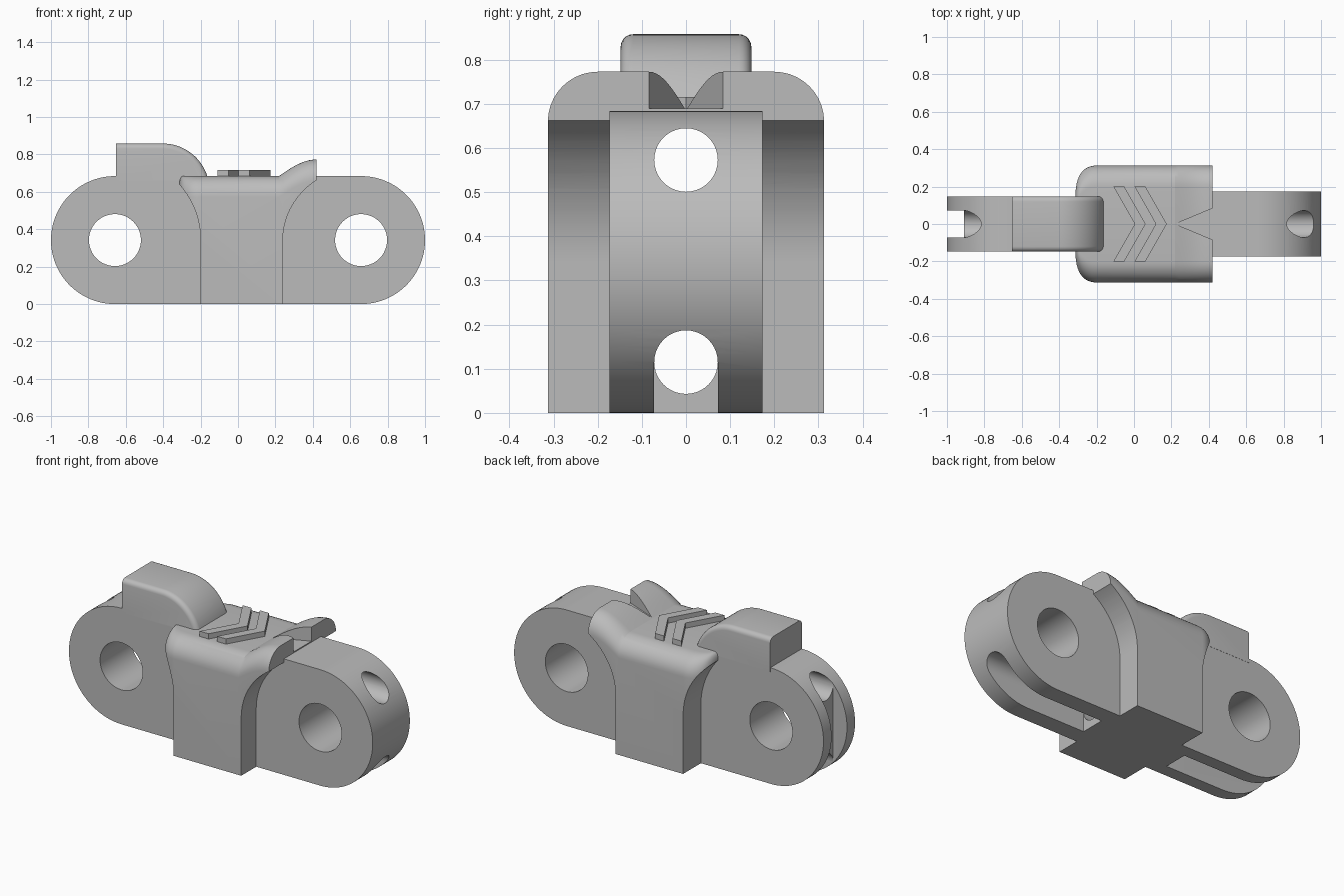
import bpy, bmesh
from math import sin, cos, pi, sqrt, radians
from mathutils import Matrix, Vector

default = bpy.data.objects.get("Cube")
if default:
    bpy.data.objects.remove(default, do_unlink=True)

R = 0.342          # end radius, also the pin height
PIN_X = 0.658      # distance of each pin from the middle

grey = bpy.data.materials.new("plain_grey")
grey.use_nodes = True
grey.diffuse_color = (0.5, 0.5, 0.5, 1)
grey.node_tree.nodes["Principled BSDF"].inputs["Base Color"].default_value = (0.5, 0.5, 0.5, 1)


def finish(name, bm):
    bmesh.ops.recalc_face_normals(bm, faces=bm.faces)
    mesh = bpy.data.meshes.new(name)
    bm.to_mesh(mesh)
    bm.free()
    mesh.materials.append(grey)
    ob = bpy.data.objects.new(name, mesh)
    bpy.context.collection.objects.link(ob)
    return ob


def extrude_bm(points, vec):
    bm = bmesh.new()
    face = bm.faces.new([bm.verts.new(p) for p in points])
    out = bmesh.ops.extrude_face_region(bm, geom=[face])
    moved = [g for g in out["geom"] if isinstance(g, bmesh.types.BMVert)]
    bmesh.ops.translate(bm, verts=moved, vec=Vector(vec))
    return bm


def side_profile(points, half):
    return extrude_bm([(x, -half, z) for x, z in points], (0, 2 * half, 0))


def arc(cx, cz, rx, rz, a0, a1, n):
    steps = [radians(a0 + (a1 - a0) * i / n) for i in range(n + 1)]
    return [(cx + rx * cos(a), cz + rz * sin(a)) for a in steps]


def box(x0, x1, half, z0, z1):
    return side_profile([(x0, z0), (x1, z0), (x1, z1), (x0, z1)], half)


def cut(ob, bm):
    cutter = finish("cutter", bm)
    cutter.hide_render = True
    mod = ob.modifiers.new("cut", "BOOLEAN")
    mod.operation, mod.solver, mod.object = "DIFFERENCE", "EXACT", cutter
    bpy.context.view_layer.objects.active = ob
    bpy.ops.object.modifier_apply(modifier=mod.name)
    bpy.data.objects.remove(cutter, do_unlink=True)


def cut_channels(ob):
    for z in (0.115, 0.573):
        bm = bmesh.new()
        place = Matrix.Translation((0, 0, z)) @ Matrix.Rotation(pi / 2, 4, "Y")
        bmesh.ops.create_cone(bm, cap_ends=True, segments=40, radius1=0.072,
                              radius2=0.072, depth=2.4, matrix=place)
        cut(ob, bm)


# Rounded links with pin holes, cord channels and open slots underneath
parts = []
for name, side, half in (("left_link", 1, 0.173), ("right_link", -1, 0.147)):
    outline = arc(PIN_X, R, R, R, -90, 90, 48) + [(0.12, 2 * R), (0.12, 0)]
    link = finish(name, side_profile([(side * x, z) for x, z in outline], half))
    cut(link, side_profile(arc(side * PIN_X, R, 0.139, 0.139, 0, 352.5, 47), 0.4))
    cut_channels(link)
    ends = sorted((side * 0.28, side * 1.1))
    cut(link, box(*ends, 0.072, -0.1, 0.115))
    parts.append(link)
# Groove round the end of the narrow link
cut(parts[1], box(-1.1, -0.91, 0.072, -0.1, 0.8))

# Central body: rounded sections swept along x, with a ramp at one end
CORNER = 0.113
xs = [-0.2 - CORNER * sin(pi / 2 * i / 14) for i in range(14, -1, -1)]
xs += [0.22 + 0.2 * i / 10 for i in range(11)]
bm = bmesh.new()
rings = []
for x in xs:
    t = min(1, max(0, (-0.2 - x) / CORNER))
    centre = 0.2 - CORNER + CORNER * sqrt(1 - t * t)
    lip = min(1, max(0, (-0.29 - x) / 0.023))
    top = 0.685 - 0.025 * (1 - sqrt(1 - lip * lip))
    if x > 0.22:
        top += 0.088 * sin((x - 0.22) / 0.2 * pi / 2)
    half_ring = arc(centre, top - CORNER, CORNER, CORNER, 0, 90, 10)
    ring = [(centre + CORNER, 0)] + half_ring
    ring += [(-y, z) for y, z in reversed(ring)]
    rings.append([bm.verts.new((x, y, z)) for y, z in ring])
for a, b in zip(rings, rings[1:]):
    for i in range(len(a)):
        j = (i + 1) % len(a)
        bm.faces.new((a[i], a[j], b[j], b[i]))
bm.faces.new(rings[0])
bm.faces.new(rings[-1])
body = finish("central_body", bm)

# Curved clearances under both overhangs
for side, rx, rz in ((1, 0.418, 0.39), (-1, 0.458, 0.45)):
    curve = arc(-PIN_X, R, rx, rz, 0, 90, 32)
    shape = [(-1.2, -0.1), (rx - PIN_X, -0.1)] + curve + [(-1.2, R + rz)]
    cut(body, side_profile([(-side * x, z) for x, z in shape], 0.5))
# V notch in the ramp
cut(body, extrude_bm([(0.22, 0, 0.69), (0.44, -0.092, 0.69), (0.44, 0.092, 0.69)], (0, 0, 0.3)))
cut_channels(body)
parts.append(body)

# Raised latch block with softened long edges
outline = [(-0.653, 0.66), (-0.653, 0.858)] + arc(-0.4, 0.6, 0.25, 0.258, 90, 14, 20)
outline.append((-0.158, 0.66))
bm = side_profile(outline, 0.148)
long_edges = []
for e in bm.edges:
    a, b = e.verts[0].co, e.verts[1].co
    if abs(a.y - b.y) < 0.01 and abs(a.x - b.x) > 0.002 and max(a.z, b.z) > 0.665:
        long_edges.append(e)
bmesh.ops.bevel(bm, geom=long_edges, offset=0.028, segments=5, profile=0.5, affect="EDGES")
parts.append(finish("latch_block", bm))

# Two raised chevrons
for i in range(2):
    x = -0.11 + 0.113 * i
    shape = [(x, 0.2), (x + 0.058, 0.2), (x + 0.172, 0), (x + 0.058, -0.2),
             (x, -0.2), (x + 0.114, 0)]
    bm = extrude_bm([(px, py, 0.675) for px, py in shape], (0, 0, 0.041))
    parts.append(finish(f"chevron_{i + 1}", bm))

bpy.ops.object.select_all(action="DESELECT")
for ob in parts:
    ob.select_set(True)
bpy.context.view_layer.objects.active = parts[0]
bpy.ops.object.shade_smooth_by_angle(angle=radians(30))
